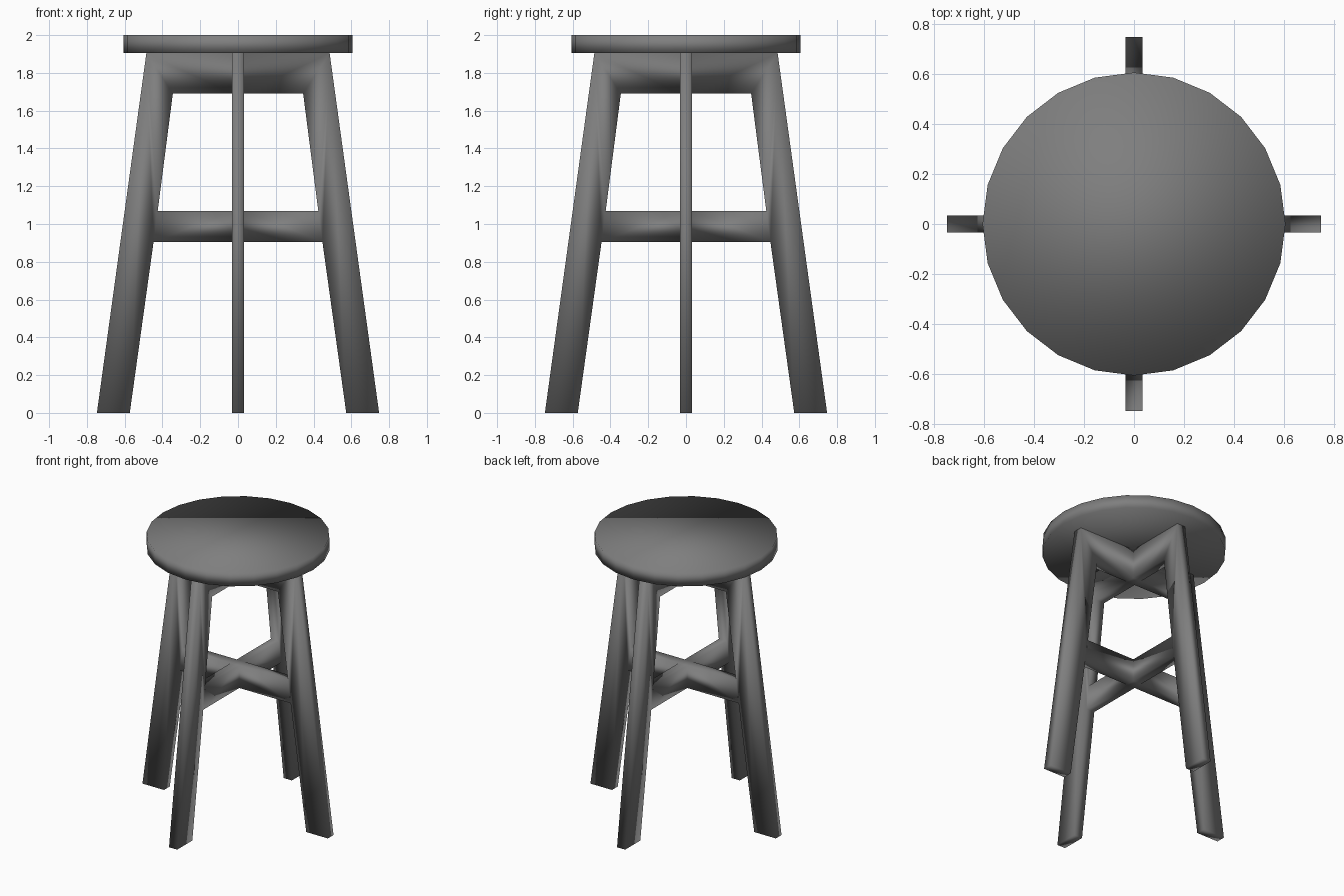
import bpy, bmesh, math
from mathutils import Matrix

cube = bpy.data.objects.get("Cube")
if cube:
    bpy.data.objects.remove(cube, do_unlink=True)

grey = bpy.data.materials.new("dark grey")
grey.use_nodes = True
colour = (0.21, 0.21, 0.21, 1)
grey.diffuse_color = colour
grey.node_tree.nodes["Principled BSDF"].inputs["Base Color"].default_value = colour


def finish(bm, name):
    bmesh.ops.recalc_face_normals(bm, faces=bm.faces)
    for f in bm.faces:
        f.smooth = True
    mesh = bpy.data.meshes.new(name)
    bm.to_mesh(mesh)
    bm.free()
    mesh.materials.append(grey)
    obj = bpy.data.objects.new(name, mesh)
    bpy.context.collection.objects.link(obj)
    return obj


TOP, SEAT_BASE, HALF = 2.0, 1.905, 0.033
APRON_BASE, BAR_TOP, BAR_BASE = 1.69, 1.07, 0.905

# Seat: a low-sided disc
bm = bmesh.new()
bmesh.ops.create_cone(bm, cap_ends=True, segments=24, radius1=0.605, radius2=0.605,
                      depth=TOP - SEAT_BASE,
                      matrix=Matrix.Translation((0, 0, (TOP + SEAT_BASE) / 2)))
finish(bm, "seat")

# Frame: one arm outline (apron, stretcher and splayed leg), repeated four times
outline = [(HALF, SEAT_BASE), (HALF, APRON_BASE), (0.345, APRON_BASE),
           (0.425, BAR_TOP), (HALF, BAR_TOP), (HALF, BAR_BASE),
           (0.447, BAR_BASE), (0.573, 0), (0.747, 0), (0.485, SEAT_BASE)]
bm = bmesh.new()
for k in range(4):
    turn = Matrix.Rotation(k * math.pi / 2, 4, "Z")
    sides = [[bm.verts.new(turn @ Matrix.Translation((x, y, z)).translation)
              for x, z in outline] for y in (-HALF, HALF)]
    for side in sides:
        bm.faces.new(side)
    n = len(outline)
    for i in range(n):
        j = (i + 1) % n
        # leave the faces at the crossing open so the arms join
        if outline[i][0] == HALF and outline[j][0] == HALF:
            continue
        bm.faces.new((sides[0][i], sides[0][j], sides[1][j], sides[1][i]))

# Caps over the crossing of the apron and of the stretcher
for z in (SEAT_BASE, APRON_BASE, BAR_TOP, BAR_BASE):
    bm.faces.new([bm.verts.new((x * HALF, y * HALF, z))
                  for x, y in ((-1, -1), (1, -1), (1, 1), (-1, 1))])
bmesh.ops.remove_doubles(bm, verts=bm.verts, dist=0.0005)
finish(bm, "leg_frame")
